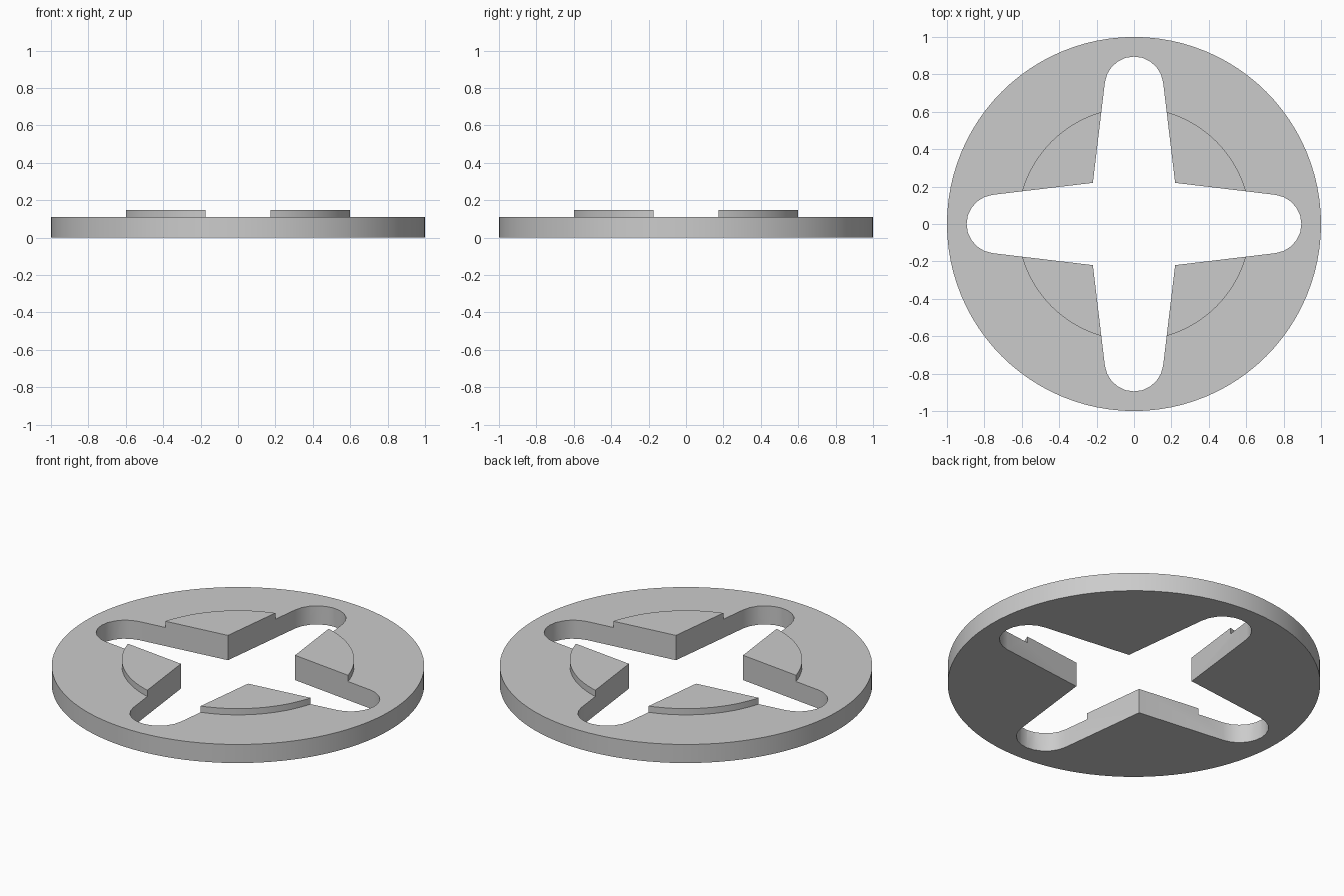
import bpy, bmesh, math

if "Cube" in bpy.data.objects:
    bpy.data.objects.remove(bpy.data.objects["Cube"])

grey = bpy.data.materials.new("plain grey")
grey.diffuse_color = (0.6, 0.6, 0.6, 1)
grey.use_nodes = True
grey.node_tree.nodes["Principled BSDF"].inputs["Base Color"].default_value = grey.diffuse_color


def make_object(name, bm):
    bmesh.ops.recalc_face_normals(bm, faces=bm.faces)
    mesh = bpy.data.meshes.new(name)
    bm.to_mesh(mesh)
    bm.free()
    mesh.materials.append(grey)
    obj = bpy.data.objects.new(name, mesh)
    bpy.context.collection.objects.link(obj)
    return obj


# Stepped disc: wide plate with a raised hub, stacked rings joined by walls
SEGMENTS = 96
PLATE_TOP, HUB_TOP, HUB_RADIUS = 0.11, 0.147, 0.624
bm = bmesh.new()
rings = []
for r, z in [(1, 0), (1, PLATE_TOP), (HUB_RADIUS, PLATE_TOP), (HUB_RADIUS, HUB_TOP)]:
    rings.append([bm.verts.new((r * math.cos(math.tau * i / SEGMENTS),
                                r * math.sin(math.tau * i / SEGMENTS), z))
                  for i in range(SEGMENTS)])
for low, high in zip(rings, rings[1:]):
    for i in range(SEGMENTS):
        j = (i + 1) % SEGMENTS
        bm.faces.new((low[i], low[j], high[j], high[i]))
bm.faces.new(rings[0])
bm.faces.new(rings[-1])
disc = make_object("slotted_disc", bm)

# Cross-shaped cutter: four tapered arms with rounded tips
TIP_RADIUS, TIP_CENTRE, CORNER, TAPER, STEPS = 0.157, 0.738, 0.22, math.radians(6.7), 10
arm = [(CORNER, -CORNER)]
for i in range(STEPS + 1):
    a = -math.pi / 2 + TAPER + (math.pi - 2 * TAPER) * i / STEPS
    arm.append((TIP_CENTRE + TIP_RADIUS * math.cos(a), TIP_RADIUS * math.sin(a)))
bm = bmesh.new()
outline = []
for k in range(4):
    c, s = round(math.cos(k * math.pi / 2)), round(math.sin(k * math.pi / 2))
    outline += [bm.verts.new((c * x - s * y, s * x + c * y, -0.2)) for x, y in arm]
base = bm.faces.new(outline)
top = bmesh.ops.extrude_face_region(bm, geom=[base], use_keep_orig=True)
bmesh.ops.translate(bm, vec=(0, 0, 0.6),
                    verts=[v for v in top["geom"] if isinstance(v, bmesh.types.BMVert)])
cutter = make_object("cross_cutter", bm)
cutter.hide_render = True

# Cut the cross through the disc
cut = disc.modifiers.new("cross_cut", 'BOOLEAN')
cut.operation = 'DIFFERENCE'
cut.solver = 'EXACT'
cut.object = cutter
bpy.context.view_layer.objects.active = disc
disc.select_set(True)
cutter.select_set(False)
bpy.ops.object.modifier_apply(modifier=cut.name)
bpy.data.objects.remove(cutter)

# Smooth the round walls, keep the rims and corners crisp
bpy.ops.object.shade_smooth_by_angle(angle=math.radians(30))
